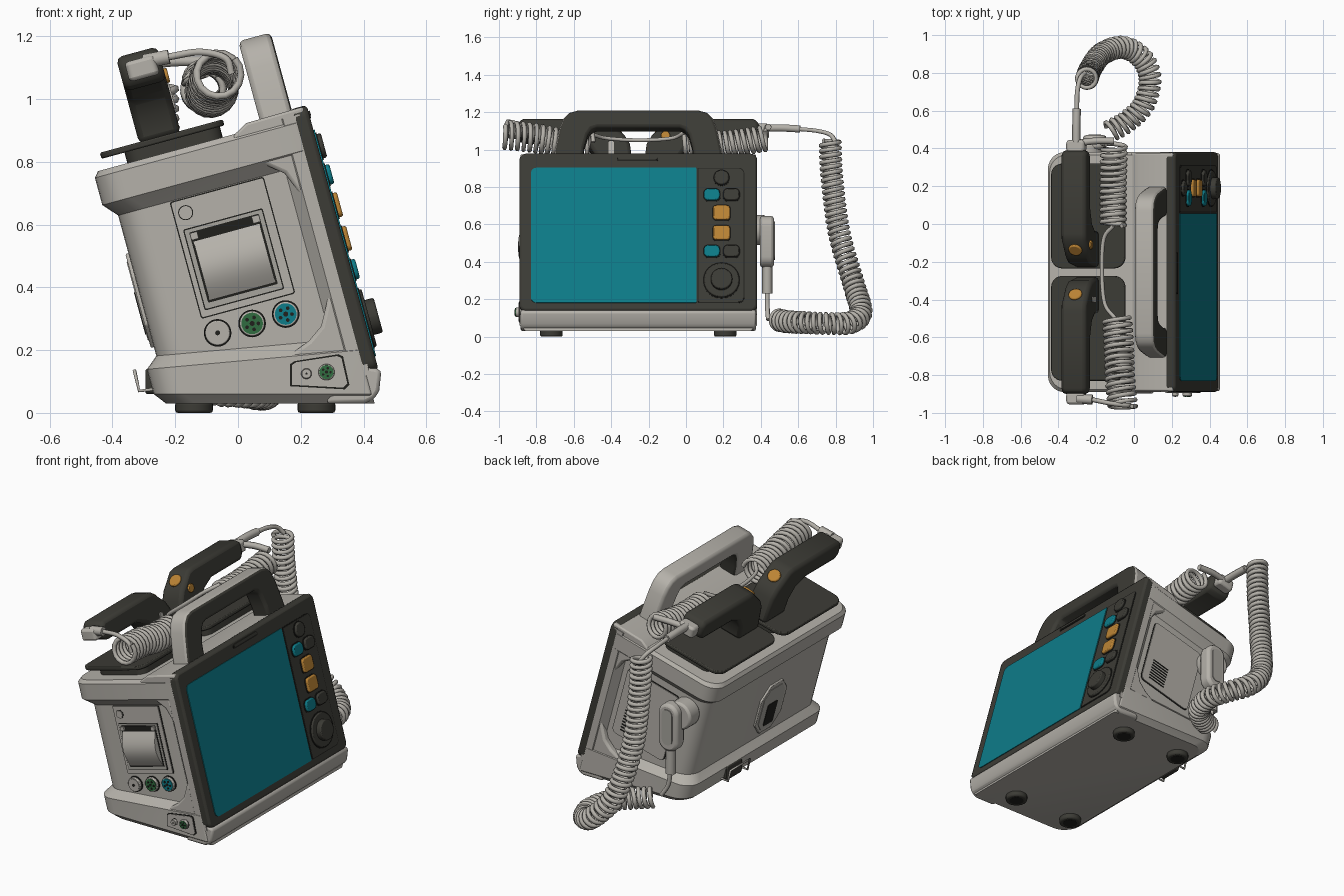
import bpy, bmesh, math
from mathutils import Matrix, Vector

if "Cube" in bpy.data.objects:
    bpy.data.objects.remove(bpy.data.objects["Cube"])

TILT = math.radians(15.2)
C, S = math.cos(TILT), math.sin(TILT)
T = Matrix.Translation((.45, 0, .13)) @ Matrix.Rotation(-TILT, 4, 'Y')   # leaning frame of the housing
I = Matrix.Identity(4)
MID = -.255                                                              # housing centre in y


def mat(name, *c):
    m = bpy.data.materials.new(name)
    m.diffuse_color = (*c, 1)
    m.use_nodes = True
    m.node_tree.nodes["Principled BSDF"].inputs["Base Color"].default_value = m.diffuse_color
    return m


SHELL = mat("warm_grey_shell", .46, .44, .40)
PANEL = mat("panel_grey", .39, .375, .34)
DARK = mat("charcoal", .045, .044, .036)
BLACK = mat("black_gap", .014, .014, .012)
TEAL = mat("teal", .004, .20, .25)
ORANGE = mat("orange", .50, .23, .035)
GREEN = mat("green", .03, .15, .05)


def finish(name, bm, M, m, bevel=0):
    bmesh.ops.recalc_face_normals(bm, faces=bm.faces[:])
    me = bpy.data.meshes.new(name)
    bm.to_mesh(me)
    bm.free()
    me.materials.append(m)
    for p in me.polygons:
        p.use_smooth = True
    me.set_sharp_from_angle(angle=math.radians(32))
    ob = bpy.data.objects.new(name, me)
    ob.matrix_world = M
    bpy.context.collection.objects.link(ob)
    if bevel:
        b = ob.modifiers.new("bevel", 'BEVEL')
        b.width, b.segments, b.limit_method, b.angle_limit = bevel, 2, 'ANGLE', math.radians(32)
    return ob


def prism(name, pts, lo, hi, axis, m, M=T, bevel=0):
    """Extrude a 2D outline from lo to hi along one axis."""
    put = {'x': lambda a, b, h: (h, a, b), 'y': lambda a, b, h: (a, h, b), 'z': lambda a, b, h: (a, b, h)}[axis]
    bm = bmesh.new()
    r0, r1 = [[bm.verts.new(put(a, b, h)) for a, b in pts] for h in (lo, hi)]
    bm.faces.new(r0)
    bm.faces.new(r1)
    for i in range(len(pts)):
        j = (i + 1) % len(pts)
        bm.faces.new((r0[i], r0[j], r1[j], r1[i]))
    return finish(name, bm, M, m, bevel)


def rr(a0, a1, b0, b1, r, r2=None, n=6):
    """Rounded rectangle; r2 is the radius on the a1 side."""
    r2 = r if r2 is None else r2
    out = []
    for k, (x, y, q) in enumerate([(a1 - r2, b1 - r2, r2), (a0 + r, b1 - r, r), (a0 + r, b0 + r, r), (a1 - r2, b0 + r2, r2)]):
        for i in range(n + 1):
            t = (k + i / n) * math.pi / 2
            out.append((x + q * math.cos(t), y + q * math.sin(t)))
    return out


def circ(a, b, r, n=28):
    return [(a + r * math.cos(2 * math.pi * i / n), b + r * math.sin(2 * math.pi * i / n)) for i in range(n)]


# Housing: stacked plan outlines; a height is a constant or a world line z = a + b*x
def height(h, u):
    if not isinstance(h, tuple):
        return h
    a, b = h
    return (a + .45 * b - .13 + u * (b * C - S)) / (C + b * S)


bm = bmesh.new()
rings = []
for inset, h in [(.03, (.03, 0)), (0, (.06, 0)), (0, (.165, .09)), (.04, (.205, .09)),
                 (.04, .70), (0, .745), (0, .835), (.015, .853)]:
    plan = rr(-.712 + inset, -.04, -.89 + inset, .38 - inset, .09, .012)
    rings.append([bm.verts.new((u, y, height(h, u))) for u, y in plan])
for r0, r1 in zip(rings, rings[1:]):
    for i in range(len(r0)):
        j = (i + 1) % len(r0)
        bm.faces.new((r0[i], r0[j], r1[j], r1[i]))
bm.faces.new(rings[0])
bm.faces.new(rings[-1])
finish("housing", bm, T, SHELL)

prism("front_frame", [(-.13, -.84), (-.085, -.889), (-.03, -.889), (-.03, .379), (-.085, .379), (-.13, .33)],
      0, .86, 'z', SHELL)
for y0, y1 in ((-.886, -.84), (.33, .376)):
    prism("frame_corner_top", [(-.08, .76), (-.22, .76), (-.18, .735), (-.125, .69), (-.08, .58)], y0, y1, 'y', SHELL, bevel=.012)
    prism("frame_corner_bottom", [(-.08, .08), (-.28, .12), (-.19, .155), (-.14, .19), (-.08, .30)], y0, y1, 'y', SHELL, bevel=.012)
prism("top_step", [(-.26, .83), (-.25, .85), (-.20, .877), (-.012, .88), (-.012, .80)], -.885, .375, 'y', SHELL, bevel=.008)
prism("base_lip", [(.34, .16), (.44, .142), (.457, .135), (.45, .07), (.435, .045), (.405, .03), (.28, .03)],
      -.885, .375, 'y', SHELL, I, .012)
for x in (-.14, .25):
    for y in (-.72, .21):
        prism("foot", circ(x, y, .06), 0, .035, 'z', DARK, I, .008)
        prism("foot_pad", circ(x, y, .04), -.0005, .01, 'z', BLACK, I)

# Screen side
prism("bezel", rr(-.89, .38, .008, .882, .035), -.055, 0, 'x', DARK, bevel=.012)
prism("screen", rr(-.83, .055, .052, .80, .03, .004, 3), -.005, .004, 'x', TEAL)
prism("control_panel_gap", rr(.062, .312, .052, .80, .004, .03), -.005, .002, 'x', BLACK)
prism("control_panel", rr(.066, .307, .057, .795, .004, .027), -.005, .004, 'x', DARK)
prism("latch_slot", rr(-.37, -.15, .838, .858, .008), -.005, .003, 'x', BLACK)
prism("latch", rr(-.365, -.155, .846, .862, .007), -.005, .005, 'x', DARK)


def button(name, y, z, w, h, r, m, top=.02):
    v = (z - .13) / C
    prism(name + "_gap", rr(y - w / 2 - .005, y + w / 2 + .005, v - h / 2 - .005, v + h / 2 + .005, r + .004), 0, .007, 'x', BLACK)
    prism(name, rr(y - w / 2, y + w / 2, v - h / 2, v + h / 2, r), 0, top, 'x', m, bevel=.006)


button("round_button", .19, .848, .08, .08, .039, DARK)
for z in (.757, .455):
    button("teal_button", .138, z, .085, .065, .025, TEAL)
    button("small_dark_button", .243, z, .085, .065, .025, DARK)
for z in (.66, .553):
    button("orange_button", .19, z, .09, .08, .018, ORANGE)
button("dial_ring", .19, .30, .19, .19, .094, DARK, .015)
button("dial", .19, .30, .115, .115, .057, DARK, .045)

# Carrying handle: dark grip on the screen side and the inside of the arch
outer = [(-.715, .82), (-.70, .92), (-.675, 1.04), (-.655, 1.09), (-.625, 1.122), (-.58, 1.135)]
inner = [(-.555, .82), (-.545, .93), (-.525, 1.0), (-.505, 1.03), (-.475, 1.04)]
flip = lambda pts: [(2 * MID - y, v) for y, v in pts]
handle = prism("carry_handle", outer + flip(outer)[::-1] + flip(inner) + inner[::-1], -.157, -.05, 'x', SHELL, bevel=.016)
handle.data.materials.append(DARK)
for p in handle.data.polygons:
    c = p.center
    if p.normal.x > .9 or (abs(p.normal.x) < .1 and abs(c.y - MID) < .305 and c.z < 1.06):
        p.material_index = 1

# Paddles, mirrored about the housing centre
grip = [(-.28, .90), (-.30, 1.05), (-.33, 1.10), (-.42, 1.18), (-.46, 1.187), (-.87, 1.187), (-.90, 1.17), (-.90, 1.10),
        (-.87, 1.075), (-.60, 1.075), (-.52, 1.04), (-.48, .98), (-.47, .90)]
for side in (1, -1):
    Y = lambda y: y if side == 1 else 2 * MID - y
    box = lambda u0, u1, y0, y1, r: rr(u0, u1, min(Y(y0), Y(y1)), max(Y(y0), Y(y1)), r)
    prism("paddle_plate", box(-.676, -.27, -.83, -.275, .06), .888, .908, 'z', DARK, bevel=.005)
    prism("paddle_block", box(-.60, -.285, -.80, -.30, .05), .845, .89, 'z', DARK)
    prism("paddle_grip", [(Y(y), v) for y, v in grip], -.547, -.41, 'x', DARK, bevel=.028)
    # discharge button on the sloping inner end
    q = Vector((0, side * .664, .747)).to_track_quat('Z', 'Y').to_matrix().to_4x4()
    prism("paddle_button", circ(0, 0, .036), -.03, .012, 'z', ORANGE,
          T @ Matrix.Translation((-.478, Y(-.375), 1.14)) @ q, .006)
    if side == 1:
        prism("paddle_marker", rr(-.415, -.385, .98, 1.06, .012), -.42, -.405, 'x', SHELL)
    else:
        prism("paddle_side_button", circ(Y(-.40), 1.09, .024), -.42, -.40, 'x', ORANGE, bevel=.004)
    prism("cable_clamp", box(-.525, -.425, -.955, -.89, .02), 1.10, 1.165, 'z', SHELL, bevel=.012)

# Printer and sockets on the near end
W = -.85
prism("printer_panel_gap", rr(-.503, -.192, .312, .698, .008), W - .003, W + .01, 'y', BLACK)
prism("printer_panel", rr(-.499, -.196, .316, .694, .006), W - .007, W + .01, 'y', SHELL)
prism("printer_gap", rr(-.485, -.222, .335, .602, .006), W - .009, W, 'y', BLACK)
prism("printer_frame", rr(-.481, -.226, .339, .598, .005), W - .012, W, 'y', PANEL)
prism("printer_slot", rr(-.468, -.238, .356, .588, .004), W - .014, W, 'y', BLACK)
arc = [(W - .012 - .035 * math.sin(math.pi * i / 12), .36 + .2 * i / 12) for i in range(13)]
prism("paper_door", arc, -.462, -.244, 'x', SHELL)
for u in (-.455, -.251):
    prism("door_catch", rr(u - .012, u + .012, .562, .585, .003), W - .025, W, 'y', SHELL)
prism("printer_key_gap", circ(-.462, .652, .024), W - .009, W, 'y', BLACK)
prism("printer_key", circ(-.462, .652, .021), W - .013, W, 'y', SHELL)


def socket(name, x, z, r, y, m):
    prism(name + "_rim", circ(x, z, r + .004), y - .006, y + .02, 'y', BLACK, I)
    prism(name + "_collar", circ(x, z, r), y - .02, y + .02, 'y', SHELL, I, .004)
    prism(name, circ(x, z, r * .86), y - .024, y, 'y', m, I)
    if m != SHELL:
        for k in range(5):
            t = k * math.tau / 5
            prism(name + "_hole", circ(x + r * .5 * math.cos(t), z + r * .5 * math.sin(t), r * .15, 10), y - .027, y, 'y', BLACK, I)
    prism(name + "_pin", circ(x, z, r * .2, 12), y - .027, y, 'y', BLACK, I)


socket("plain_socket", -.065, .255, .04, W, SHELL)
socket("green_socket", .045, .285, .04, W, GREEN)
socket("teal_socket", .152, .315, .04, W, TEAL)
port = [(.165, .085), (.34, .075), (.355, .09), (.335, .18), (.32, .187), (.18, .165), (.165, .155)]
prism("port_gap", port, -.893, -.87, 'y', BLACK, I)
prism("port_plate", [(.26 + (x - .26) * .93, .13 + (z - .13) * .9) for x, z in port], -.896, -.87, 'y', SHELL, I)
socket("small_port", .218, .125, .017, -.89, SHELL)
socket("small_green_port", .282, .13, .026, -.89, GREEN)

# Far end: label panel, vents and cable plug
prism("side_panel_gap", rr(-.50, -.15, .24, .66, .03), .33, .343, 'y', BLACK)
prism("side_panel", rr(-.496, -.154, .244, .656, .027), .33, .347, 'y', SHELL)
for k in range(8):
    prism("vent_slit", rr(-.31, -.20, .28 + k * .018, .286 + k * .018, .002), .33, .35, 'y', BLACK)
prism("plug_collar", circ(-.245, .57, .08), .33, .425, 'y', SHELL, I, .012)
prism("plug_body", rr(-.27, -.145, .37, .645, .058), .395, .47, 'y', SHELL, I, .016)
prism("plug_inset", rr(-.24, -.175, .41, .615, .03), .46, .475, 'y', PANEL, I)

# Rear face: battery opening, power inlet and wire bracket
octagon = lambda g: [(y, v) for y, v in [(-.43 - g, .34), (-.39, .29 - g), (-.28, .29 - g), (-.24 + g, .34),
                                         (-.24 + g, .50), (-.28, .55 + g), (-.39, .55 + g), (-.43 - g, .50)]]
prism("battery_surround", octagon(.025), -.682, -.66, 'x', SHELL, bevel=.004)
prism("battery_recess", octagon(0), -.685, -.66, 'x', PANEL)
prism("battery_contacts", rr(-.38, -.29, .31, .45, .01), -.688, -.66, 'x', BLACK)
prism("power_inlet", rr(-.10, .04, .06, .14, .015), -.295, -.26, 'x', DARK, I, .006)


# Cables
def smooth_path(ctrl, n=40):
    p = [Vector(c) for c in ctrl]
    p = [2 * p[0] - p[1]] + p + [2 * p[-1] - p[-2]]
    out = []
    for a, b, c, d in zip(p, p[1:], p[2:], p[3:]):
        for i in range(n):
            t = i / n
            out.append(.5 * (2 * b + (c - a) * t + (2 * a - 5 * b + 4 * c - d) * t * t + (3 * b - a - 3 * c + d) * t ** 3))
    return out + [p[-2]]


def tube(name, pts, r, m=SHELL):
    cu = bpy.data.curves.new(name, 'CURVE')
    cu.dimensions, cu.bevel_depth, cu.bevel_resolution, cu.use_fill_caps = '3D', r, 1, True
    sp = cu.splines.new('POLY')
    sp.points.add(len(pts) - 1)
    for q, p in zip(sp.points, pts):
        q.co = (*p, 1)
    sp.use_smooth = True
    cu.materials.append(m)
    bpy.context.collection.objects.link(bpy.data.objects.new(name, cu))


def coil(name, ctrl, radius, pitch, wire=.0125):
    path = smooth_path(ctrl)
    pts, angle = [], 0.0
    n = (path[1] - path[0]).orthogonal().normalized()
    for a, b in zip(path, path[1:]):
        d = (b - a).normalized()
        n = (n - d * n.dot(d)).normalized()          # carry the frame along the path
        k = d.cross(n)
        steps = max(1, math.ceil((b - a).length / pitch * 14))
        for i in range(steps):
            w = angle + math.tau * (b - a).length / pitch * i / steps
            pts.append(a.lerp(b, i / steps) + radius * (n * math.cos(w) + k * math.sin(w)))
        angle += math.tau * (b - a).length / pitch
    tube(name, pts, wire)


tube("near_strain_relief", smooth_path([(-.30, -.925, 1.12), (-.22, -.93, 1.135)]), .026)
tube("near_lead", smooth_path([(-.22, -.93, 1.135), (-.12, -.95, 1.15), (-.04, -.96, 1.13), (-.02, -.96, 1.08)]), .0125)
coil("near_coil", [(-.06, -.975, 1.08), (-.075, -.8, 1.06), (-.08, -.65, 1.03), (-.09, -.50, 1.02)], .07, .034)
tube("link_cable", smooth_path([(-.10, -.50, 1.08), (-.155, -.42, 1.06), (-.17, -.25, 1.05), (-.16, -.08, 1.06), (-.11, -.01, 1.09)]), .011)
coil("far_coil", [(-.11, -.01, 1.03), (-.11, .2, 1.03), (-.105, .43, 1.06)], .062, .032)
tube("far_lead", smooth_path([(-.29, .43, 1.11), (-.2, .44, 1.12), (-.105, .44, 1.12)]), .018)
tube("far_strain_relief", smooth_path([(-.305, .43, 1.115), (-.305, .52, 1.115), (-.303, .61, 1.11)]), .022)
tube("long_lead", smooth_path([(-.303, .60, 1.11), (-.30, .70, 1.10), (-.285, .77, 1.08), (-.26, .80, 1.04)]), .0125)
coil("long_coil", [(-.25, .77, 1.05), (-.245, .78, .85), (-.23, .82, .55), (-.17, .90, .27), (-.06, .935, .13), (.04, .88, .075),
                   (.085, .77, .07), (.05, .63, .075), (-.04, .54, .08), (-.13, .49, .09)], .05, .031)
tube("plug_lead", smooth_path([(-.15, .44, .09), (-.19, .435, .16), (-.205, .435, .26)]), .0125)
tube("plug_strain_relief", smooth_path([(-.205, .435, .23), (-.207, .435, .38)]), .028)
tube("wire_bracket", [(-.27, -.12, .075), (-.315, -.12, .07), (-.33, -.12, .135), (-.33, .06, .135), (-.315, .06, .07), (-.27, .06, .075)], .006)
